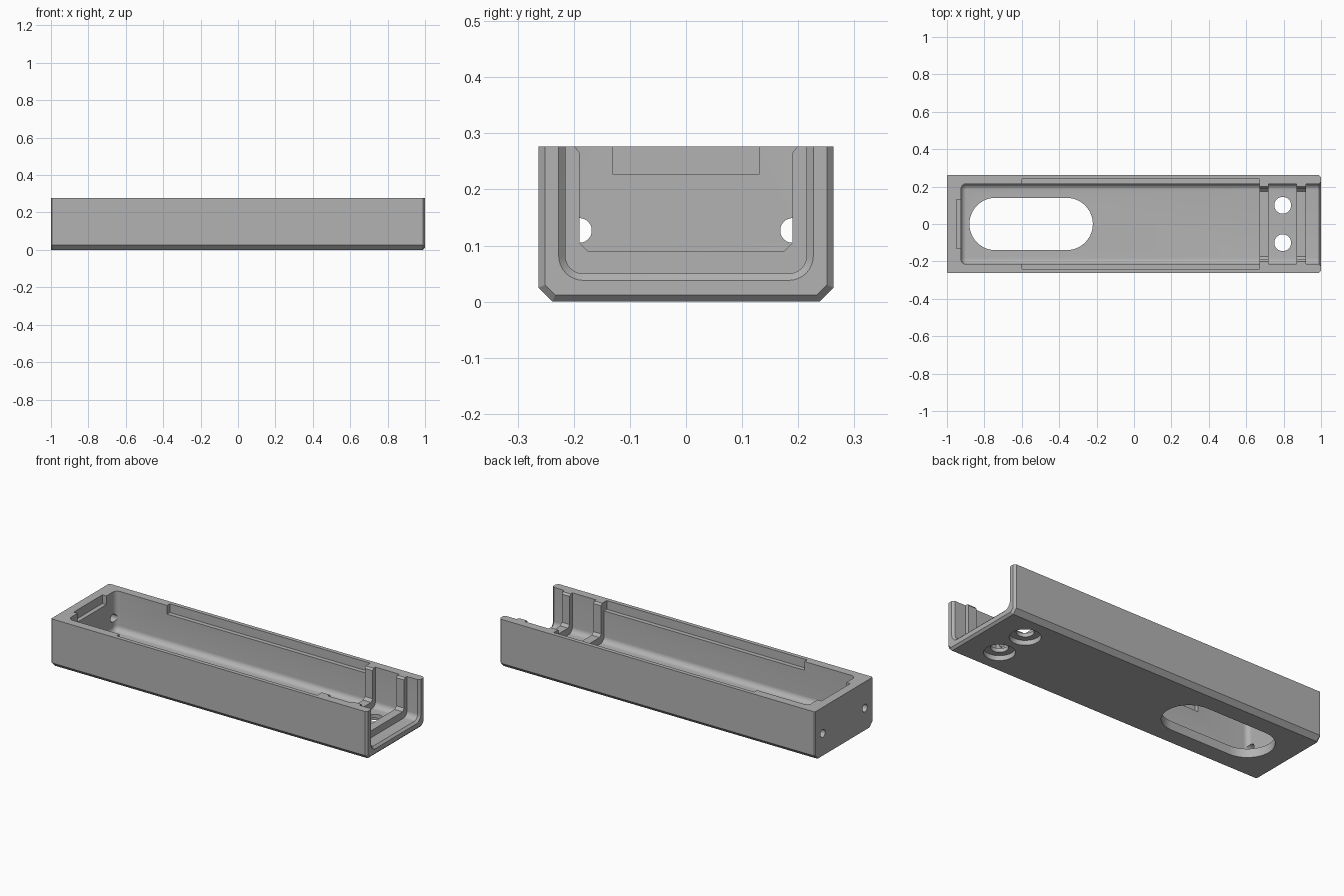
import bpy, bmesh, math

if "Cube" in bpy.data.objects:
    bpy.data.objects.remove(bpy.data.objects["Cube"])

HALF_W, HEIGHT, CHAMFER, EDGE = 0.263, 0.277, 0.025, 0.012
CAV_W, FLOOR, FILLET = 0.215, 0.05, 0.032
ABOVE = HEIGHT + 0.05

grey = bpy.data.materials.new("matte grey")
grey.use_nodes = True
colour = (0.45, 0.45, 0.45, 1)
grey.diffuse_color = colour
grey.node_tree.nodes["Principled BSDF"].inputs["Base Color"].default_value = colour


def finish(name, bm):
    bmesh.ops.recalc_face_normals(bm, faces=bm.faces)
    mesh = bpy.data.meshes.new(name)
    bm.to_mesh(mesh)
    bm.free()
    mesh.materials.append(grey)
    obj = bpy.data.objects.new(name, mesh)
    bpy.context.collection.objects.link(obj)
    return obj


def loft(name, sections):
    """Skin a list of (x, right-half profile), each profile mirrored in y."""
    bm = bmesh.new()
    rings = []
    for x, half in sections:
        ring = half + [(-y, z) for y, z in reversed(half)]
        rings.append([bm.verts.new((x, y, z)) for y, z in ring])
    n = len(rings[0])
    for a, b in zip(rings, rings[1:]):
        for i in range(n):
            j = (i + 1) % n
            bm.faces.new((a[i], a[j], b[j], b[i]))
    bm.faces.new(rings[0])
    bm.faces.new(rings[-1])
    return finish(name, bm)


def shell(side=0.0, base=0.0):
    """Outer profile with chamfered lower corners."""
    w = HALF_W - side
    c = CHAMFER - 0.586 * base
    return [(w, HEIGHT), (w, base + c), (w - c, base)]


def channel(grow=0.0):
    """Inner U profile with rounded lower corners."""
    w, f, r = CAV_W + grow, FLOOR - grow, FILLET + grow
    arc = [math.pi / 2 * i / 8 for i in range(9)]
    return [(w, ABOVE)] + [(w - r + r * math.cos(a), f + r - r * math.sin(a)) for a in arc]


def box(name, x0, x1, half_y, z0):
    half = [(half_y, ABOVE), (half_y, z0)]
    return loft(name, [(x0, half), (x1, half)])


def prism(name, outline, axis, lo, hi):
    """Extrude a 2D outline along x or z."""
    bm = bmesh.new()
    place = (lambda p, t: (t, *p)) if axis == "x" else (lambda p, t: (*p, t))
    a, b = ([bm.verts.new(place(p, t)) for p in outline] for t in (lo, hi))
    for i in range(len(a)):
        j = (i + 1) % len(a)
        bm.faces.new((a[i], a[j], b[j], b[i]))
    bm.faces.new(a)
    bm.faces.new(b)
    return finish(name, bm)


def stadium(cx, cy, r, stretch=0.0, steps=24):
    """Circle, or a slot when stretched along its first axis."""
    pts = []
    for side in (1, -1):
        for i in range(steps + 1 if stretch else steps):
            a = math.pi * i / steps - side * math.pi / 2
            pts.append((cx + side * stretch + r * math.cos(a), cy + r * math.sin(a)))
    return pts


# Outer body, with a chamfered open end
tray = loft("tray", [(-1, shell(0.006)), (-0.994, shell()),
                     (1 - EDGE, shell()), (1, shell(EDGE, EDGE))])

cutters = []

# Main cavity with a filleted closed end
sections = []
for i in range(7):
    a = math.pi / 2 * i / 6
    r = FILLET - 0.004
    sections.append((-0.925 + r * (1 - math.sin(a)), channel(-r * (1 - math.cos(a)))))
sections.sort(key=lambda s: s[0])
cutters.append(loft("main_cavity", sections + [(0.67, channel())]))

# Narrow passage that leaves two U-shaped ribs
passage = [(0.24, ABOVE), (0.2, HEIGHT + 0.001), (0.19, 0.266), (0.19, 0.105), (0.175, 0.09)]
cutters.append(loft("rib_passage", [(0.66, passage), (0.93, passage)]))
cutters.append(loft("bay_between_ribs", [(0.72, channel()), (0.87, channel())]))

# Open end flaring outwards
cutters.append(loft("open_end", [(0.92, channel()), (1 - EDGE, channel()),
                                 (1 + EDGE, channel(2 * EDGE))]))

# Shallow rim recesses for a lid
cutters.append(box("side_recess", -0.6, 0.67, 0.24, 0.227))
cutters.append(box("end_recess", -0.95, -0.9, 0.13, 0.227))

# Floor slot
cutters.append(prism("floor_slot", stadium(-0.55, 0, 0.14, 0.19), "z", -0.1, 0.1))

# Screw holes with counterbores, and end wall holes
for s in (1, -1):
    cutters.append(prism("screw_hole", stadium(0.795, s * 0.1, 0.045), "z", -0.1, 0.12))
    cutters.append(prism("counterbore", stadium(0.795, s * 0.1, 0.08), "z", -0.1, 0.028))
    cutters.append(prism("end_hole", stadium(s * 0.19, 0.127, 0.022), "x", -1.1, -0.9))

for cutter in cutters:
    cutter.hide_render = True
    mod = tray.modifiers.new(cutter.name, "BOOLEAN")
    mod.operation = "DIFFERENCE"
    mod.solver = "EXACT"
    mod.object = cutter

# Bake the cuts and drop the cutters
bpy.context.view_layer.update()
graph = bpy.context.evaluated_depsgraph_get()
baked = bpy.data.meshes.new_from_object(tray.evaluated_get(graph))
tray.modifiers.clear()
tray.data = baked
for cutter in cutters:
    bpy.data.objects.remove(cutter)

bpy.ops.object.select_all(action="DESELECT")
tray.select_set(True)
bpy.context.view_layer.objects.active = tray
bpy.ops.object.shade_smooth_by_angle(angle=math.radians(25))
